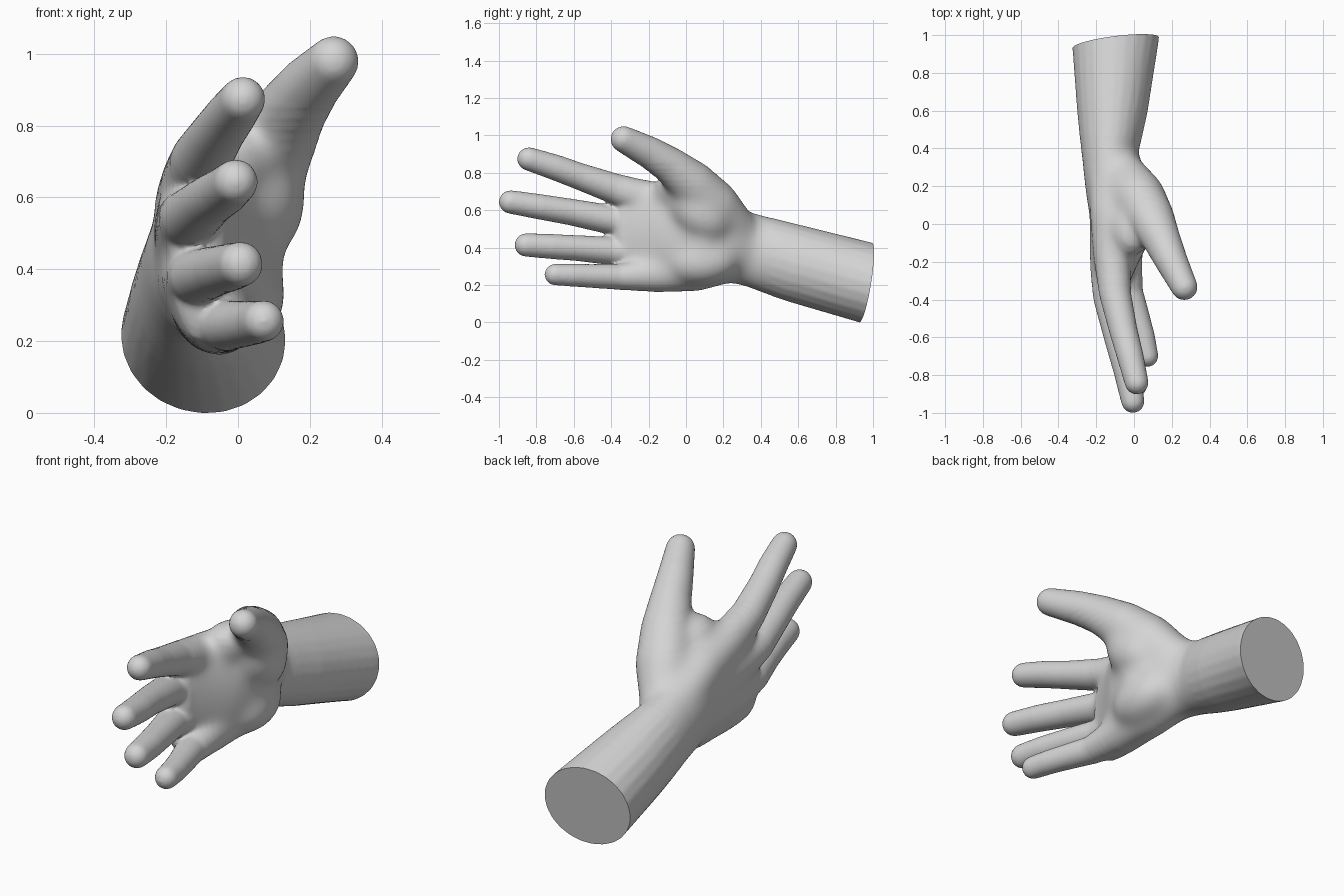
import bpy, bmesh, math
from mathutils import Vector, Matrix

SIDES = 24
bm = bmesh.new()


def tube(points, grow=0.0):
    """Closed tube through (x, y, z, radius across x, other radius), with a round last end."""
    pos = [Vector(p[:3]) for p in points]
    rings = []
    for i, p in enumerate(points):
        t = (pos[min(i + 1, len(pos) - 1)] - pos[max(i - 1, 0)]).normalized()
        g = grow if p[3] < 0.095 else 0
        rings.append((pos[i], t, p[3] + g, p[4] + g))
    end, t, ra, rb = rings[-1]
    for k in range(1, 6):
        a = k * math.pi / 2 / 5.4
        rings.append((end + t * ra * math.sin(a), t, ra * math.cos(a), rb * math.cos(a)))
    loops = []
    for c, t, ra, rb in rings:
        u = (Vector((1, 0, 0)) - t * t.x).normalized()
        v = t.cross(u)
        loops.append([bm.verts.new(c + u * ra * math.cos(a) + v * rb * math.sin(a))
                      for a in (2 * math.pi * j / SIDES for j in range(SIDES))])
    for a, b in zip(loops, loops[1:]):
        for j in range(SIDES):
            k = (j + 1) % SIDES
            bm.faces.new((a[j], a[k], b[k], b[j]))
    bm.faces.new(loops[0][::-1])
    bm.faces.new(loops[-1])


def pad(center, size, tilt=0):
    """Fleshy ellipsoid of the palm, tilted about x."""
    m = Matrix.Translation(center) @ Matrix.Rotation(tilt, 4, 'X') @ Matrix.Diagonal((*size, 1))
    bmesh.ops.create_uvsphere(bm, u_segments=24, v_segments=16, radius=1, matrix=m)


# Forearm and wrist
tube([(-0.09, 1.12, 0.18, 0.235, 0.225), (-0.10, 0.97, 0.225, 0.23, 0.215),
      (-0.115, 0.60, 0.325, 0.187, 0.207), (-0.128, 0.38, 0.39, 0.152, 0.197),
      (-0.125, 0.24, 0.43, 0.14, 0.20), (-0.12, 0.12, 0.45, 0.13, 0.2)])
# Palm body
tube([(-0.125, 0.36, 0.40, 0.14, 0.17), (-0.085, 0.22, 0.44, 0.165, 0.215),
      (-0.052, 0.09, 0.46, 0.185, 0.27), (-0.072, -0.08, 0.47, 0.15, 0.295),
      (-0.10, -0.22, 0.475, 0.11, 0.29), (-0.11, -0.31, 0.478, 0.084, 0.275)])
# Index finger with its palm bone
tube([(-0.12, 0.28, 0.50, 0.12, 0.11), (-0.12, 0.05, 0.60, 0.115, 0.125),
      (-0.115, -0.20, 0.67, 0.10, 0.105), (-0.098, -0.38, 0.728, 0.078, 0.076),
      (-0.055, -0.57, 0.795, 0.069, 0.066), (-0.02, -0.70, 0.843, 0.065, 0.063),
      (0.014, -0.84, 0.888, 0.057, 0.057)], 0.006)
# Middle finger
tube([(-0.12, 0.28, 0.44, 0.12, 0.11), (-0.13, 0.0, 0.50, 0.108, 0.12),
      (-0.14, -0.22, 0.54, 0.092, 0.10), (-0.13, -0.40, 0.562, 0.078, 0.073),
      (-0.08, -0.62, 0.605, 0.068, 0.065), (-0.038, -0.78, 0.632, 0.064, 0.062),
      (-0.006, -0.939, 0.658, 0.056, 0.057)], 0.006)
# Ring finger
tube([(-0.12, 0.28, 0.40, 0.12, 0.11), (-0.12, 0.0, 0.39, 0.11, 0.12),
      (-0.122, -0.22, 0.39, 0.09, 0.095), (-0.108, -0.40, 0.396, 0.075, 0.07),
      (-0.056, -0.58, 0.411, 0.067, 0.063), (-0.02, -0.72, 0.42, 0.063, 0.061),
      (0.008, -0.855, 0.428, 0.056, 0.057)], 0.006)
# Little finger
tube([(-0.11, 0.28, 0.36, 0.12, 0.12), (-0.06, 0.05, 0.295, 0.12, 0.12),
      (-0.048, -0.17, 0.272, 0.092, 0.097), (-0.027, -0.36, 0.258, 0.069, 0.064),
      (0.02, -0.50, 0.262, 0.06, 0.058), (0.05, -0.60, 0.266, 0.056, 0.055),
      (0.072, -0.70, 0.27, 0.051, 0.052)], 0.006)
# Thumb
tube([(-0.06, 0.27, 0.50, 0.12, 0.12), (0.02, 0.15, 0.64, 0.145, 0.14),
      (0.09, 0.03, 0.757, 0.13, 0.125), (0.15, -0.09, 0.855, 0.10, 0.10),
      (0.20, -0.20, 0.925, 0.08, 0.08), (0.266, -0.333, 0.993, 0.065, 0.065)], 0.006)
# Thumb mound, heel of the palm, and web between thumb and index
pad((0.05, 0.08, 0.60), (0.14, 0.19, 0.14), -0.7)
pad((0.01, 0.09, 0.34), (0.125, 0.20, 0.13), 0.1)
pad((-0.015, -0.02, 0.70), (0.12, 0.16, 0.11), -0.4)

bmesh.ops.recalc_face_normals(bm, faces=bm.faces[:])
mesh = bpy.data.meshes.new("hand")
bm.to_mesh(mesh)
bm.free()
hand = bpy.data.objects.new("hand", mesh)
bpy.context.collection.objects.link(hand)

# Fuse the parts into one skin and soften the joins
remesh = hand.modifiers.new("fuse", 'REMESH')
remesh.mode = 'VOXEL'
remesh.voxel_size = 0.009
soften = hand.modifiers.new("soften", 'SMOOTH')
soften.factor = 0.5
soften.iterations = 12
bpy.context.view_layer.update()
deps = bpy.context.evaluated_depsgraph_get()
skin = bpy.data.meshes.new_from_object(hand.evaluated_get(deps))
hand.modifiers.clear()

bm = bmesh.new()
bm.from_mesh(skin)
# Blend the palm further, fading out towards fingers, thumb and forearm
for step in range(5):
    fade = 0.03 * step
    area = [v for v in bm.verts
            if -0.34 + fade < v.co.y < 0.46 - fade and v.co.z < 0.86 - fade]
    for _ in range(16):
        bmesh.ops.smooth_vert(bm, verts=area, factor=0.5,
                              use_axis_x=True, use_axis_y=True, use_axis_z=True)
# Cut the forearm off along a slanted plane and close it
cut = bmesh.ops.bisect_plane(bm, geom=bm.verts[:] + bm.edges[:] + bm.faces[:],
                             plane_co=(-0.1, 0.959, 0.22), plane_no=(-0.13, 1, -0.165),
                             clear_outer=True)
rim = [e for e in cut["geom_cut"] if isinstance(e, bmesh.types.BMEdge)]
bmesh.ops.holes_fill(bm, edges=rim, sides=0)
# Settle on the ground
low = min(v.co.z for v in bm.verts)
bmesh.ops.translate(bm, verts=bm.verts[:], vec=(0, 0, -low))
bm.to_mesh(skin)
bm.free()
hand.data = skin

grey = bpy.data.materials.new("light grey")
grey.diffuse_color = (0.66, 0.66, 0.66, 1)
skin.materials.clear()
skin.materials.append(grey)

bpy.context.view_layer.objects.active = hand
hand.select_set(True)
bpy.ops.object.shade_smooth_by_angle(angle=math.radians(50))
